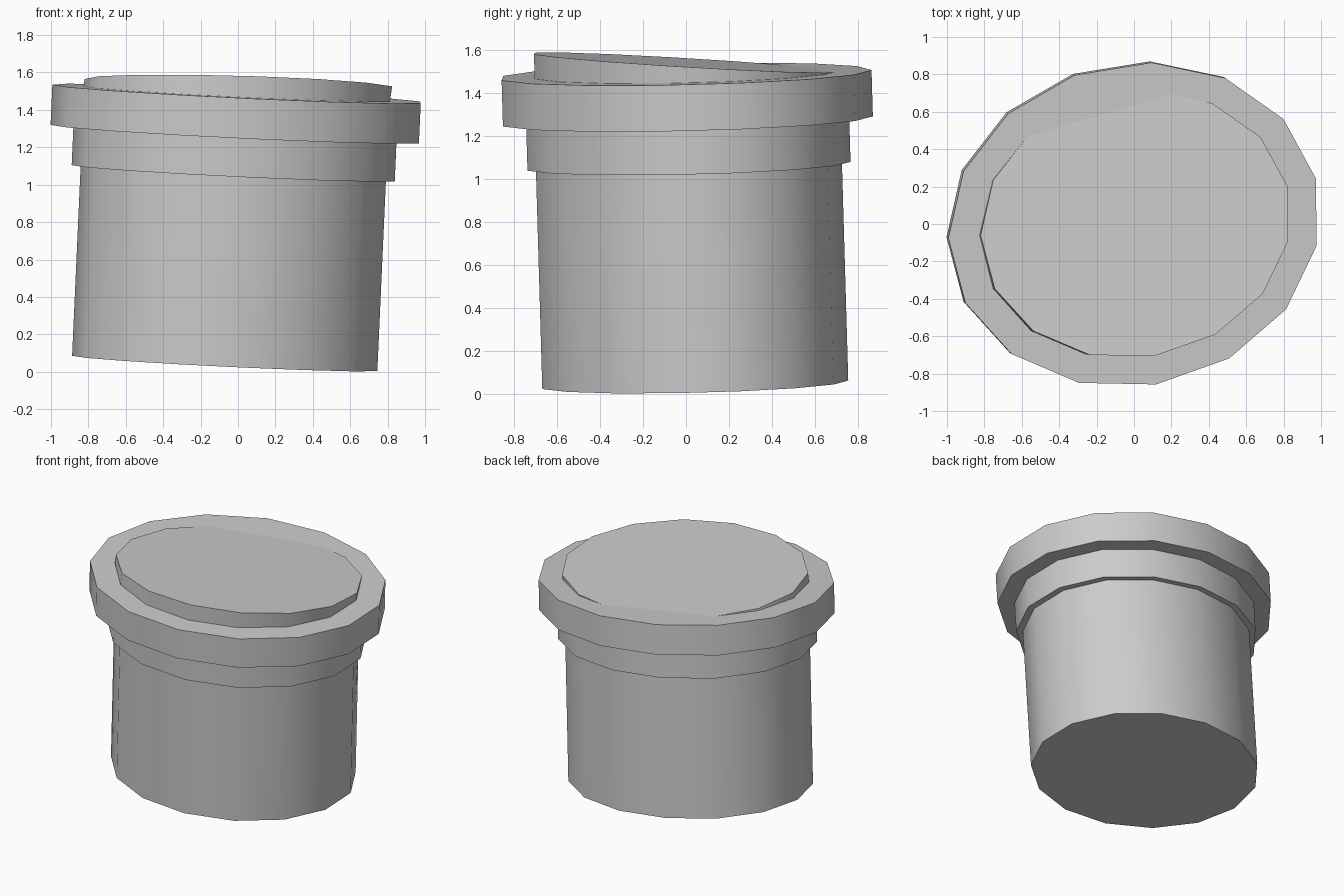
import bpy, bmesh
from math import sin, cos, radians

if "Cube" in bpy.data.objects:
    bpy.data.objects.remove(bpy.data.objects["Cube"])

SIDES = 15


def ring(bm, center, rx, ry, slope):
    """15-sided, slightly skewed oval lying in a tilted plane."""
    cx, cy, cz = center
    verts = []
    for i in range(SIDES):
        t = radians(88.7 + i * 360 / SIDES)
        dx = rx * (cos(t) + 0.07 * sin(t))
        dy = ry * sin(t)
        verts.append(bm.verts.new((cx + dx, cy + dy, cz + slope[0] * dx + slope[1] * dy)))
    return verts


def stack(name, rings, slope):
    """Closed solid skinned through (center, rx, ry) rings from bottom to top."""
    bm = bmesh.new()
    loops = [ring(bm, c, rx, ry, slope) for c, rx, ry in rings]
    for a, b in zip(loops, loops[1:]):
        for i in range(SIDES):
            j = (i + 1) % SIDES
            bm.faces.new((a[i], a[j], b[j], b[i]))
    bm.faces.new(loops[0][::-1])
    bm.faces.new(loops[-1])
    bmesh.ops.recalc_face_normals(bm, faces=bm.faces)
    mesh = bpy.data.meshes.new(name)
    bm.to_mesh(mesh)
    bm.free()
    obj = bpy.data.objects.new(name, mesh)
    bpy.context.collection.objects.link(obj)
    bpy.ops.object.select_all(action='DESELECT')
    obj.select_set(True)
    bpy.context.view_layer.objects.active = obj
    bpy.ops.object.shade_smooth_by_angle(angle=radians(30))
    return obj


def axis(z):
    """Centre of the leaning pot at height z."""
    return (-0.063 + 0.045 * (z - 0.046), 0.037 - 0.029 * (z - 0.046), z)


# Leaning pot: body, collar step and wide rim
pot_profile = [
    (0.046, 0.822, 0.718), (1.063, 0.822, 0.718),   # body
    (1.063, 0.870, 0.758), (1.272, 0.870, 0.758),   # collar
    (1.272, 0.992, 0.868), (1.487, 0.992, 0.868),   # rim
]
stack("pot", [(axis(z), rx, ry) for z, rx, ry in pot_profile], (-0.050, 0.027))

# Inner disc, tipped forward and sunk into the rim at the back
stack("top_disc", [((-0.01, 0.0, 1.40), 0.828, 0.717),
                   ((0.01, -0.002, 1.541), 0.828, 0.717)], (-0.025, -0.058))
